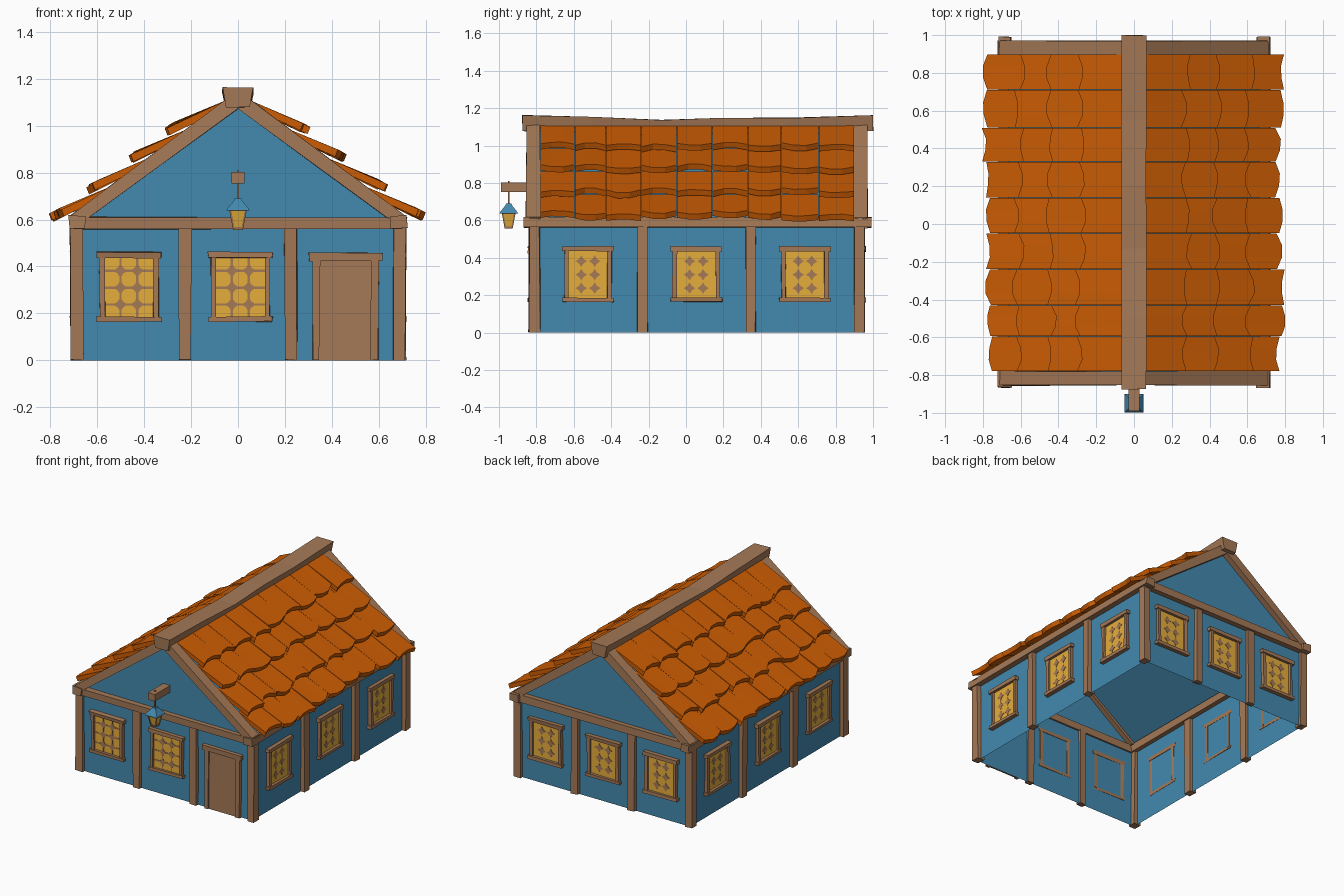
import bpy, bmesh, math, random
from mathutils import Matrix, Vector

if "Cube" in bpy.data.objects:
    bpy.data.objects.remove(bpy.data.objects["Cube"])

random.seed(4)


def material(name, rgb):
    m = bpy.data.materials.new(name)
    m.diffuse_color = (*rgb, 1)
    m.use_nodes = True
    m.node_tree.nodes["Principled BSDF"].inputs["Base Color"].default_value = m.diffuse_color
    return m


WOOD = material("brown wood", (0.375, 0.19, 0.094))
BLUE = material("blue plaster", (0.056, 0.25, 0.43))
TILE = material("orange tile", (0.60, 0.108, 0.001))
GLASS = material("amber glass", (0.79, 0.42, 0.045))


class Part:
    """Collects lofted solids into one object."""

    def __init__(self, name, mat):
        self.name, self.mat, self.bm = name, mat, bmesh.new()

    def loft(self, rings, M=Matrix(), jitter=0, caps=True):
        rows = []
        for ring in rings:
            rows.append([self.bm.verts.new(M @ (Vector(p) + Vector(
                [random.uniform(-jitter, jitter) for _ in range(3)]))) for p in ring])
        n = len(rows[0])
        for a, b in zip(rows, rows[1:]):
            for i in range(n):
                j = (i + 1) % n
                self.bm.faces.new((a[i], a[j], b[j], b[i]))
        if caps:
            self.bm.faces.new(rows[0][::-1])
            self.bm.faces.new(rows[-1])

    def box(self, x, y, z, M=Matrix(), jitter=0.0):
        self.loft([[(x[0], y[0], h), (x[1], y[0], h), (x[1], y[1], h), (x[0], y[1], h)]
                   for h in z], M, jitter)

    def done(self):
        bmesh.ops.recalc_face_normals(self.bm, faces=self.bm.faces)
        for v in self.bm.verts:
            v.co.z = max(v.co.z, 0)
        me = bpy.data.meshes.new(self.name)
        self.bm.to_mesh(me)
        self.bm.free()
        me.materials.append(self.mat)
        bpy.context.collection.objects.link(bpy.data.objects.new(self.name, me))


# Hollow plaster shell, open at the bottom
shell = Part("plaster_walls", BLUE)
section = [(-0.685, 0), (0.685, 0), (0.685, 0.6), (0, 1.085), (-0.685, 0.6)]
shell.loft([[(x, y, z) for x, z in section] for y in (-0.815, 0.93)])
floor = [f for f in shell.bm.faces if all(v.co.z < 0.01 for v in f.verts)]
bmesh.ops.delete(shell.bm, geom=floor, context='FACES_ONLY')
shell.done()

# Posts
posts = Part("wall_posts", WOOD)
J = 0.004
for s in (-1, 1):
    for y in (-0.81, -0.235, 0.345, 0.925):
        xs = sorted((s * 0.66, s * 0.714))
        posts.box(xs, (y - 0.028, y + 0.028), (0, 0.57), jitter=J)
for x in (-0.227, 0.225):
    posts.box((x - 0.027, x + 0.027), (-0.84, -0.80), (0, 0.57), jitter=J)
    posts.box((x - 0.027, x + 0.027), (0.915, 0.955), (0, 0.57), jitter=J)
posts.done()

# Horizontal wall plates
plates = Part("wall_plates", WOOD)
for s in (-1, 1):
    plates.box(sorted((s * 0.65, s * 0.72)), (-0.865, 0.99), (0.562, 0.615), jitter=J)
for y in ((-0.852, -0.80), (0.912, 0.968)):
    plates.box((-0.70, 0.70), y, (0.56, 0.61), jitter=J)
plates.done()

# Gable rafters
rafters = Part("gable_rafters", WOOD)
for s in (-1, 1):
    for y0, y1 in ((-0.855, -0.78), (0.895, 0.97)):
        outline = [(0.64, 0.605), (0.72, 0.61), (0.0, 1.15), (0.0, 1.07)]
        rafters.loft([[(s * x, y, z) for x, z in outline] for y in (y0, y1)], jitter=0.003)
rafters.done()

# Sagging ridge beam
ridge = Part("ridge_beam", WOOD)
rings = []
for y, z in ((-0.875, 1.163), (-0.5, 1.152), (-0.13, 1.138), (0.2, 1.15), (0.55, 1.148), (1.0, 1.163)):
    rings.append([(-0.05, y, z - 0.085), (0.05, y, z - 0.085), (0.066, y, z), (-0.066, y, z)])
ridge.loft(rings, jitter=0.002)
ridge.done()

# Overlapping roof tiles with ragged lower edges
tiles = Part("roof_tiles", TILE)
cuts = [-0.78, -0.595, -0.43, -0.24, -0.05, 0.14, 0.33, 0.51, 0.71, 0.90]
for s in (-1, 1):
    for row in range(4):
        for y0, y1 in zip(cuts, cuts[1:]):
            shift = random.uniform(-0.025, 0.018)
            lift = random.uniform(-0.006, 0.006)
            bulge = random.choice((-1, 1)) * random.uniform(0.006, 0.014)
            rings = []
            for t in (0, 0.33, 0.67, 1):
                y = y0 + 0.0015 + (y1 - y0 - 0.003) * t
                e = shift + (bulge if 0 < t < 1 else -bulge) + random.uniform(-0.003, 0.003)
                xl, zl = 0.768 - 0.165 * row + e, 0.605 + 0.123 * row - 0.5 * e + lift
                xu, zu = 0.535 - 0.165 * row, 0.715 + 0.123 * row
                rings.append([(s * xu, y, zu), (s * (xu + 0.012), y, zu + 0.024),
                              (s * (xl + 0.012), y, zl + 0.03), (s * xl, y, zl)])
            tiles.loft(rings)
tiles.done()

# Windows: frame, glass and lattice, local -y faces outward
frames = Part("window_frames", WOOD)
panes = Part("window_glass", GLASS)
lattice = Part("window_lattice", WOOD)


def window(x, y, angle, barred=False):
    M = Matrix.Translation((x, y, 0)) @ Matrix.Rotation(math.radians(angle), 4, 'Z')
    frames.box((-0.137, 0.137), (-0.030, 0.003), (0.165, 0.186), M, 0.003)
    frames.box((-0.137, 0.137), (-0.030, 0.003), (0.435, 0.461), M, 0.003)
    for s in (-1, 1):
        frames.box(sorted((s * 0.103, s * 0.126)), (-0.024, 0.003), (0.18, 0.44), M, 0.003)
    panes.box((-0.108, 0.108), (-0.010, -0.002), (0.18, 0.44), M)
    # Star-shaped gaps between the round panes
    for cx in (-0.036, 0.036):
        for cz in (0.238, 0.31, 0.382):
            star = [(r * math.cos(k * math.pi / 4), r * math.sin(k * math.pi / 4))
                    for k in range(8) for r in [0.017 if k % 2 else 0.031]]
            lattice.loft([[(cx + a, d, cz + b) for a, b in star] for d in (-0.009, -0.012)], M)
    if barred:
        for cx in (-0.036, 0.036):
            lattice.box((cx - 0.005, cx + 0.005), (-0.0115, -0.009), (0.18, 0.44), M)
        for cz in (0.238, 0.31, 0.382):
            lattice.box((-0.105, 0.105), (-0.0115, -0.009), (cz - 0.005, cz + 0.005), M)


for x in (-0.465, 0.01):
    window(x, -0.815, 0, True)
for x in (-0.46, 0, 0.46):
    window(x, 0.93, 180)
for y in (-0.524, 0.055, 0.636):
    window(0.685, y, 90)
    window(-0.685, y, -90)
for p in (frames, panes, lattice):
    p.done()

# Door with frame
door = Part("door", WOOD)
door.box((0.34, 0.575), (-0.827, -0.8155), (0, 0.43))
for a, b in ((0.318, 0.348), (0.567, 0.598)):
    door.box((a, b), (-0.838, -0.819), (0, 0.43), jitter=0.003)
door.box((0.302, 0.615), (-0.845, -0.819), (0.425, 0.46), jitter=0.003)
door.done()


# Hanging lantern
def square(r, z):
    return [(a * r, -0.948 + b * r, z) for a, b in ((-1, -1), (1, -1), (1, 1), (-1, 1))]


bracket = Part("lantern_bracket", WOOD)
bracket.box((-0.028, 0.028), (-0.99, -0.81), (0.753, 0.803))
bracket.loft([square(0.004, 0.67), square(0.004, 0.81)])
bracket.done()
cap = Part("lantern_cap", BLUE)
cap.loft([square(0.049, 0.638), square(0.044, 0.648), square(0.018, 0.68), square(0.014, 0.69)])
cap.done()
light = Part("lantern_glass", GLASS)
light.loft([square(0.019, 0.565), square(0.033, 0.64)])
light.done()
bars = Part("lantern_frame", WOOD)
bars.loft([square(0.021, 0.556), square(0.023, 0.568)])
for a in (-1, 1):
    for b in (-1, 1):
        bars.loft([[(a * r + i * 0.004, -0.948 + b * r + j * 0.004, z)
                    for i, j in ((-1, -1), (1, -1), (1, 1), (-1, 1))]
                   for r, z in ((0.019, 0.565), (0.033, 0.64))])
bars.done()
